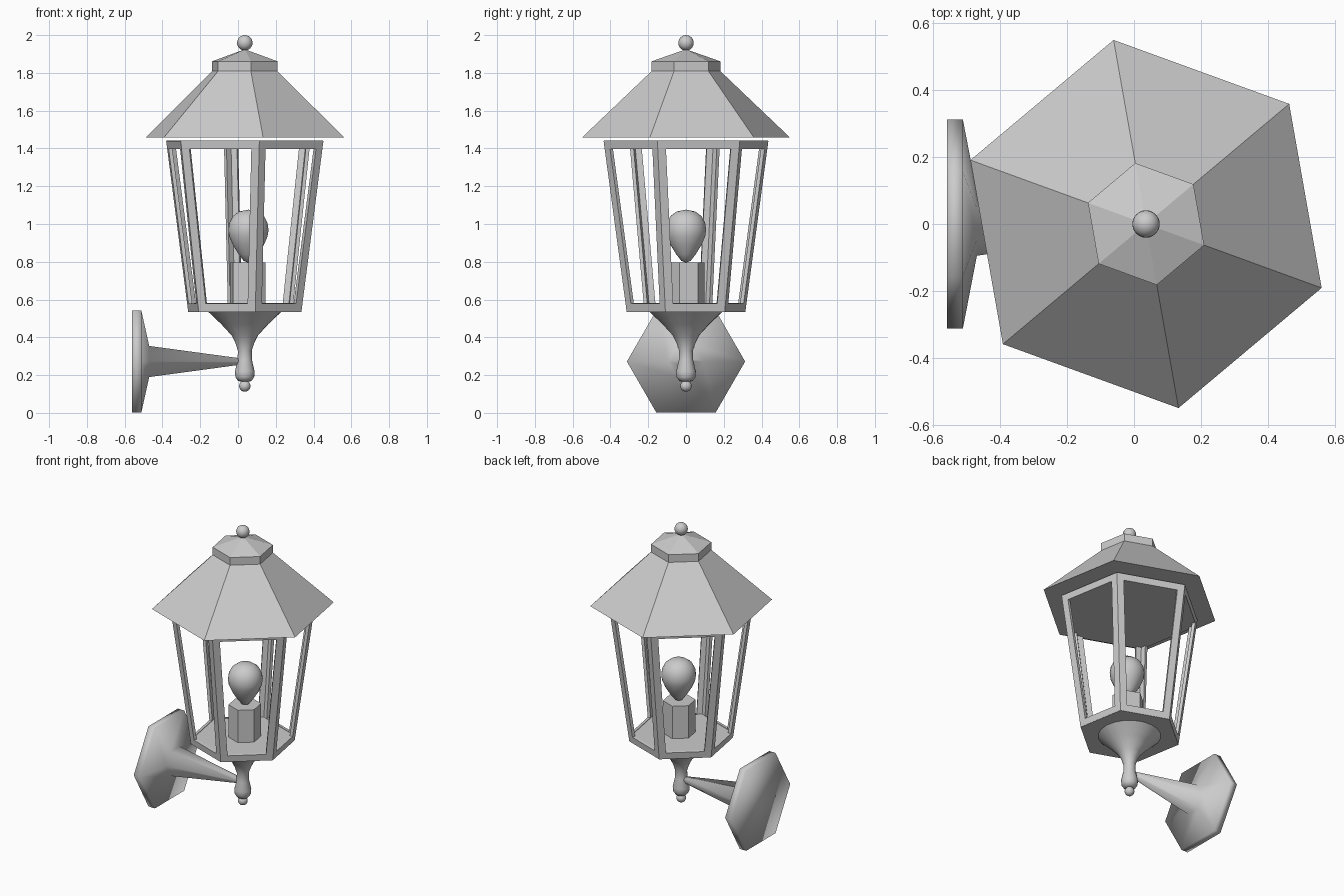
import bpy, bmesh
from math import cos, sin, pi, radians
from mathutils import Matrix

if "Cube" in bpy.data.objects:
    bpy.data.objects.remove(bpy.data.objects["Cube"])

CX = 0.036        # lantern axis
TURN = 40         # hexagon rotation in degrees


def lathe(name, profile, sides=6, turn=TURN, x=CX, smooth=None, closed=True,
          matrix=None, window=None):
    """Revolve (radius, height) points, listed bottom to top, around z."""
    bm = bmesh.new()
    rings = []
    for r, z in profile:
        angles = [radians(turn) + 2 * pi * j / sides for j in range(sides)]
        rings.append([bm.verts.new((x + r * cos(a), r * sin(a), z)) for a in angles])
    for lo, hi in zip(rings, rings[1:]):
        for j in range(sides):
            k = (j + 1) % sides
            bm.faces.new((lo[j], lo[k], hi[k], hi[j]))
    if closed:
        if profile[0][0] > 0:
            bm.faces.new(rings[0][::-1])
        if profile[-1][0] > 0:
            bm.faces.new(rings[-1])
    bmesh.ops.remove_doubles(bm, verts=bm.verts[:], dist=1e-5)
    if window:  # cut an opening in every side
        panes = bm.faces[:]
        bmesh.ops.inset_individual(bm, faces=panes, thickness=window, use_even_offset=True)
        bmesh.ops.delete(bm, geom=panes, context='FACES')
    if matrix:
        bm.transform(matrix)
    mesh = bpy.data.meshes.new(name)
    bm.to_mesh(mesh)
    bm.free()
    ob = bpy.data.objects.new(name, mesh)
    bpy.context.collection.objects.link(ob)
    if smooth:
        smooth_by_angle(ob, smooth)
    return ob


def smooth_by_angle(ob, degrees):
    bpy.ops.object.select_all(action='DESELECT')
    ob.select_set(True)
    bpy.context.view_layer.objects.active = ob
    bpy.ops.object.shade_smooth_by_angle(angle=radians(degrees))


def ball(name, r, z):
    bpy.ops.mesh.primitive_uv_sphere_add(segments=24, ring_count=12, radius=r,
                                         location=(CX, 0, z))
    bpy.context.object.name = name
    smooth_by_angle(bpy.context.object, 60)


# Roof, collar and cap
lathe("roof", [(0.559, 1.458), (0.184, 1.81)])
lathe("roof_collar", [(0.185, 1.808), (0.185, 1.861)])
lathe("roof_cap", [(0.185, 1.861), (0, 1.925)])
ball("top_finial", 0.041, 1.959)

# Glazing frame with six open windows
frame = lathe("window_frame", [(0.319, 0.535), (0.443, 1.44)], closed=False, window=0.044)
mod = frame.modifiers.new("thickness", 'SOLIDIFY')
mod.thickness = 0.02
mod.offset = -1

# Solid plates closing the frame, lamp socket and bulb
lathe("lantern_floor", [(0.317, 0.534), (0.323, 0.578)])
lathe("lantern_top_plate", [(0.435, 1.397), (0.441, 1.441)])
lathe("bulb_socket", [(0.1, 0.57), (0.1, 0.797)], x=0.051)
lathe("bulb", [(0, 0.795), (0.025, 0.805), (0.052, 0.84), (0.083, 0.89), (0.102, 0.935),
               (0.107, 0.968), (0.102, 1.005), (0.084, 1.04), (0.05, 1.066), (0, 1.076)],
      sides=24, x=0.055, smooth=70)

# Turned stem below the lantern
lathe("stem", [(0, 0.165), (0.035, 0.168), (0.05, 0.19), (0.052, 0.22), (0.038, 0.28),
               (0.037, 0.33), (0.05, 0.37), (0.07, 0.41), (0.125, 0.47), (0.195, 0.536)],
      sides=20, smooth=80)
ball("bottom_finial", 0.03, 0.142)

# Wall plate and arm, revolved around x
to_wall = Matrix.Translation((0, 0, 0.272)) @ Matrix.Rotation(radians(90), 4, 'Y')
lathe("wall_plate_and_arm", [(0.313, -0.56), (0.313, -0.512), (0.095, -0.47), (0.02, 0.01)],
      turn=90, x=0, smooth=180, matrix=to_wall)
